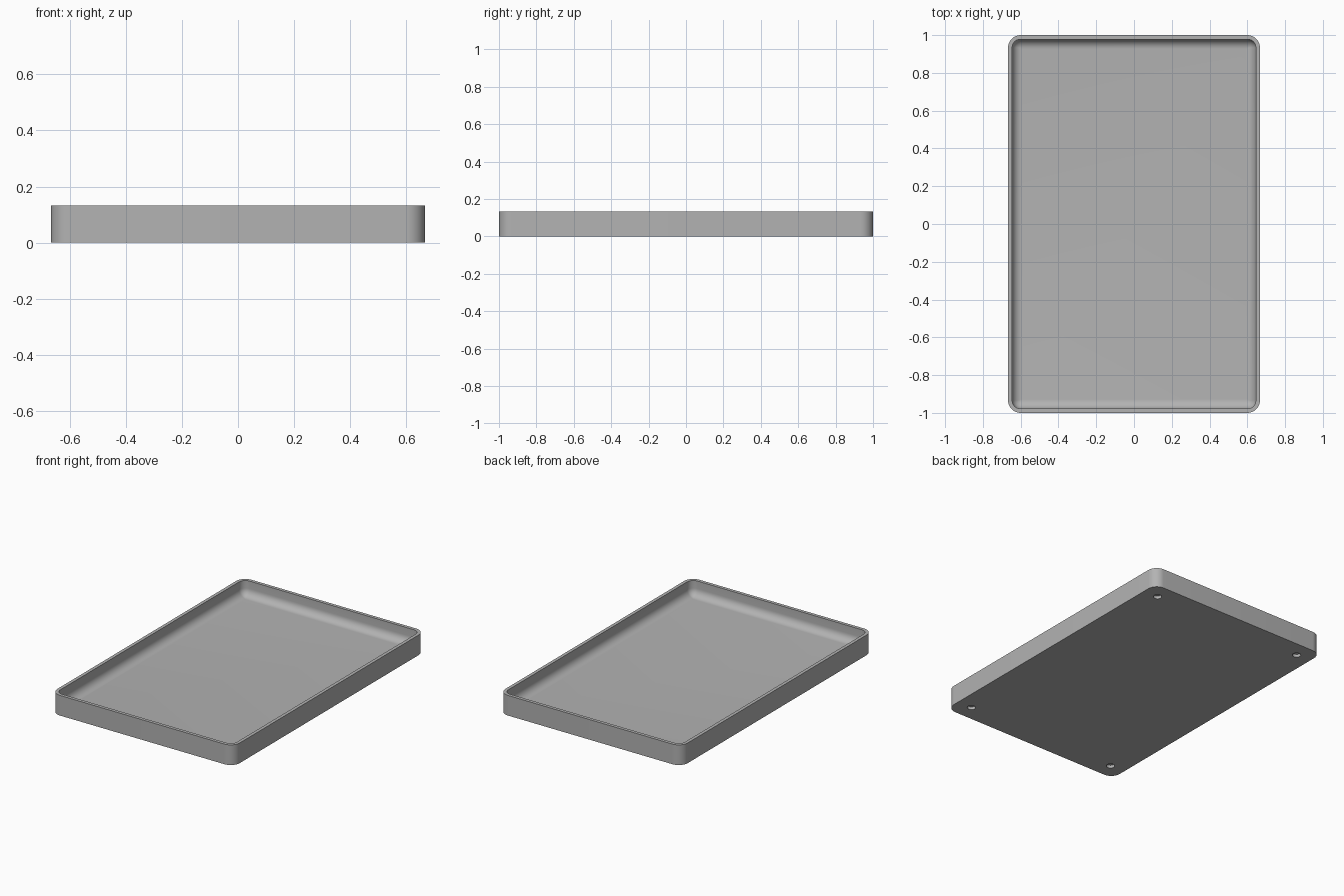
import bpy, bmesh, math

cube = bpy.data.objects.get("Cube")
if cube:
    bpy.data.objects.remove(cube, do_unlink=True)

HX, HY, H = 0.667, 1.0, 0.133   # outer half sizes and height
R = 0.067                       # outer corner radius
WALL, FLOOR, FILLET = 0.022, 0.033, 0.05
SEG = 12                        # segments per corner
HOLE_X, HOLE_Y, HOLE_R, HOLE_D = 0.56, 0.893, 0.026, 0.02

grey = bpy.data.materials.new("light grey")
grey.use_nodes = True
colour = (0.45, 0.45, 0.45, 1)
grey.diffuse_color = colour
grey.node_tree.nodes["Principled BSDF"].inputs["Base Color"].default_value = colour


def ring(bm, inset, z):
    """Rounded rectangle loop, inset from the outer wall."""
    r = max(R - inset, 0.006)
    cx, cy = HX - inset - r, HY - inset - r
    verts = []
    for q, (sx, sy) in enumerate([(1, 1), (-1, 1), (-1, -1), (1, -1)]):
        for i in range(SEG + 1):
            a = math.pi / 2 * (q + i / SEG)
            verts.append(bm.verts.new((sx * cx + r * math.cos(a),
                                       sy * cy + r * math.sin(a), z)))
    return verts


# Section of the tray: outer wall, rim, inner wall, fillet down to the floor
section = [(0, 0), (0, H), (WALL, H), (WALL, FLOOR + FILLET)]
for i in range(1, 9):
    a = math.pi / 2 * i / 8
    section.append((WALL + FILLET * (1 - math.cos(a)),
                    FLOOR + FILLET * (1 - math.sin(a))))

bm = bmesh.new()
loops = [ring(bm, *p) for p in section]
for lo, hi in zip(loops, loops[1:]):
    for i in range(len(lo)):
        j = (i + 1) % len(lo)
        bm.faces.new((lo[i], lo[j], hi[j], hi[i]))
bm.faces.new(loops[-1])
bm.faces.new(loops[0][::-1])
bmesh.ops.recalc_face_normals(bm, faces=bm.faces)
mesh = bpy.data.meshes.new("tray")
bm.to_mesh(mesh)
bm.free()
mesh.materials.append(grey)
tray = bpy.data.objects.new("tray", mesh)
bpy.context.collection.objects.link(tray)

# Blind holes under the four corners
cutters = []
for sx in (-1, 1):
    for sy in (-1, 1):
        bpy.ops.mesh.primitive_cylinder_add(
            vertices=32, radius=HOLE_R, depth=2 * HOLE_D,
            location=(sx * HOLE_X, sy * HOLE_Y, 0))
        cutter = bpy.context.object
        cutter.name = "foot_hole_cutter"
        cutter.data.materials.append(grey)
        cutters.append(cutter)
        mod = tray.modifiers.new("foot_hole", "BOOLEAN")
        mod.object = cutter
        mod.operation = "DIFFERENCE"
        mod.solver = "EXACT"

# Apply the cuts, drop the cutters and smooth the rounded parts
bpy.ops.object.select_all(action="DESELECT")
tray.select_set(True)
bpy.context.view_layer.objects.active = tray
for mod in list(tray.modifiers):
    bpy.ops.object.modifier_apply(modifier=mod.name)
for cutter in cutters:
    bpy.data.objects.remove(cutter, do_unlink=True)
bpy.ops.object.shade_smooth_by_angle(angle=math.radians(35))
